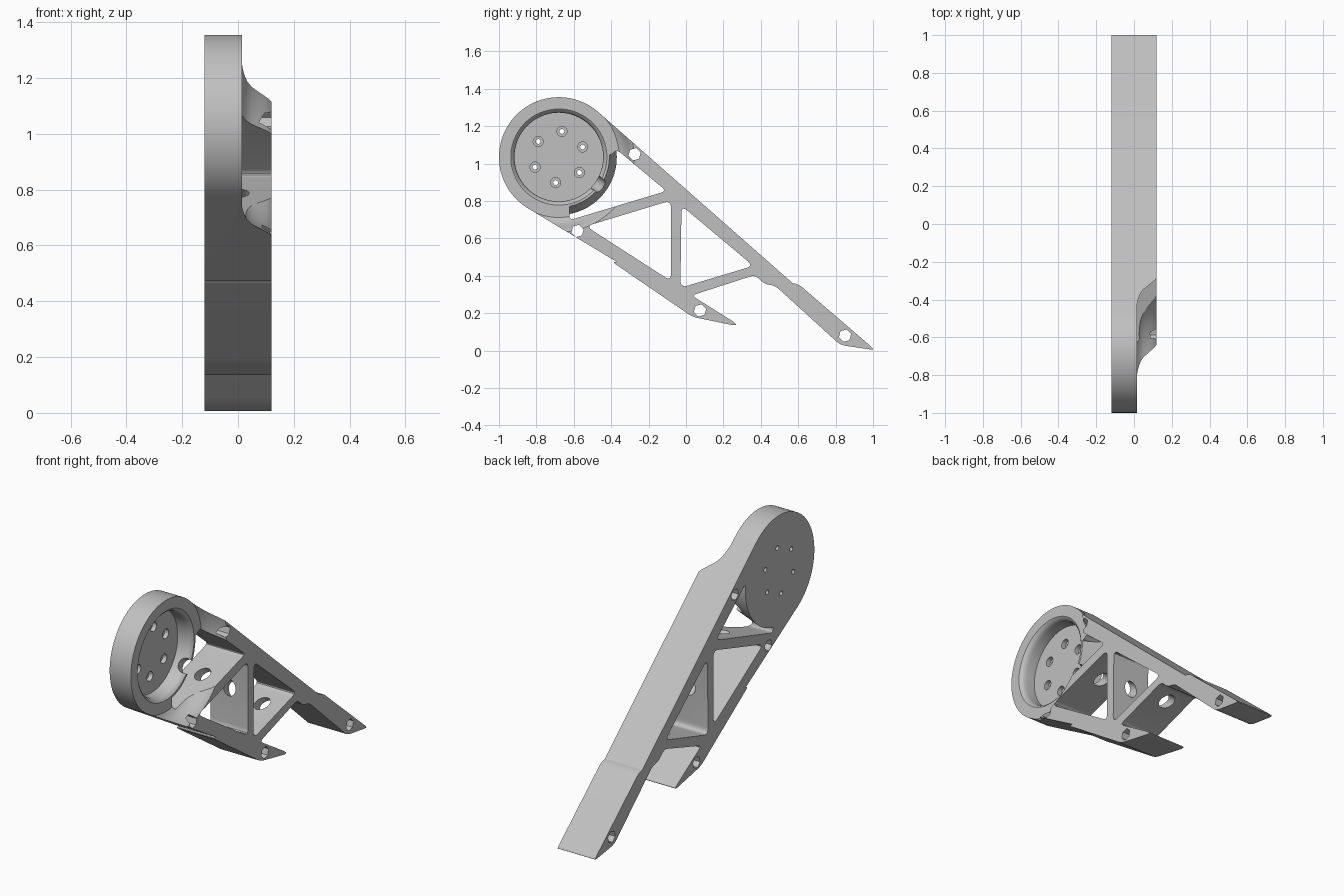
import bpy, bmesh
from math import sin, cos, radians, pi
from mathutils import Vector

cube = bpy.data.objects.get("Cube")
if cube:
    bpy.data.objects.remove(cube, do_unlink=True)

HUB = Vector((-0.68, 1.035))      # hub centre in (y, z)
HUB_R = 0.32
BACK, RIM, FRONT = -0.12, 0.015, 0.12
AXIS = Vector((0.822, -0.57)).normalized()   # cable direction in (y, z)

grey = bpy.data.materials.new("plain grey")
grey.use_nodes = True
grey.diffuse_color = (0.53, 0.53, 0.53, 1)
grey.node_tree.nodes["Principled BSDF"].inputs["Base Color"].default_value = (0.53, 0.53, 0.53, 1)


def make(name, verts, faces):
    mesh = bpy.data.meshes.new(name)
    mesh.from_pydata(verts, [], faces)
    bm = bmesh.new()
    bm.from_mesh(mesh)
    bmesh.ops.recalc_face_normals(bm, faces=bm.faces)
    bm.to_mesh(mesh)
    bm.free()
    mesh.materials.append(grey)
    ob = bpy.data.objects.new(name, mesh)
    bpy.context.collection.objects.link(ob)
    return ob


def loft(name, rings):
    """Skin equal-sized closed rings and cap both ends."""
    n = len(rings[0])
    faces = [tuple(range(n)), tuple(range((len(rings) - 1) * n, len(rings) * n))]
    for k in range(len(rings) - 1):
        for i in range(n):
            j = (i + 1) % n
            faces.append((k * n + i, k * n + j, (k + 1) * n + j, (k + 1) * n + i))
    return make(name, [v for ring in rings for v in ring], faces)


def prism(name, outline, x0, x1):
    return loft(name, [[(x, p[0], p[1]) for p in outline] for x in (x0, x1)])


def revolve(name, centre, profile, n=96, turn=0.0):
    """Turn an (x, radius) profile around an axis along x."""
    angles = [turn + 2 * pi * i / n for i in range(n)]
    return loft(name, [[(x, centre[0] + r * cos(a), centre[1] + r * sin(a)) for a in angles]
                       for x, r in profile])


def rounded(corners, size, steps=5):
    """Round every corner of a polygon, starting `size` away from it."""
    pts = [Vector(c) for c in corners]
    out = []
    for i, p in enumerate(pts):
        a, b = pts[i - 1] - p, pts[(i + 1) % len(pts)] - p
        a = p + a.normalized() * min(size, a.length * 0.45)
        b = p + b.normalized() * min(size, b.length * 0.45)
        for k in range(steps + 1):
            t = k / steps
            out.append(a * (1 - t) ** 2 + p * 2 * t * (1 - t) + b * t * t)
    return out


def cut(target, cutter):
    mod = target.modifiers.new("cut", 'BOOLEAN')
    mod.operation = 'DIFFERENCE'
    mod.solver = 'EXACT'
    mod.object = cutter
    bpy.ops.object.select_all(action='DESELECT')
    bpy.context.view_layer.objects.active = target
    target.select_set(True)
    bpy.ops.object.modifier_apply(modifier=mod.name)
    bpy.data.objects.remove(cutter, do_unlink=True)


# Link body: round hub running into a two-pronged frame
arc = []
for i in range(65):
    a = radians(49.1 + (237.1 - 49.1) * i / 64)
    arc.append(HUB + HUB_R * Vector((cos(a), sin(a))))
lower_prong = rounded([(-0.4, 0.478), (0.035, 0.18), (0.267, 0.133), (0.267, 0.146),
                       (0.03, 0.295), (0.37, 0.405), (0.42, 0.355), (0.476, 0.348),
                       (0.825, 0.03), (1.0, 0.004), (1.0, 0.013), (0.6, 0.357)], 0.03)
link = prism("leg_link", arc + lower_prong, BACK, FRONT)

# Flared relief above the hub
cut(link, revolve("relief", HUB, [(RIM, HUB_R + 0.003), (0.022, 0.333), (0.034, 0.347),
                                  (0.05, 0.359), (0.073, 0.371), (0.095, 0.383),
                                  (0.11, 0.392), (FRONT, 0.402), (0.2, 0.41)]))

# Opening beside the hub, wrapped around its tapered wall
opening = prism("hub_opening", rounded([(-0.37, 1.075), (-0.105, 0.853), (-0.625, 0.697),
                                        HUB + Vector((0.06, -0.27)), HUB,
                                        HUB + Vector((0.28, 0.01))], 0.03), -0.2, 0.2)
cut(opening, revolve("tapered_wall", HUB, [(-0.3, 0.363), (0.3, 0.186)]))
cut(link, opening)

# Triangular windows between the struts
for corners in ([(-0.535, 0.665), (-0.08, 0.803), (-0.08, 0.372)],
                [(-0.024, 0.775), (0.36, 0.453), (-0.03, 0.336)]):
    cut(link, prism("window", rounded(corners, 0.04), -0.2, 0.2))

# Motor recess with a softened lip
cut(link, revolve("recess", HUB, [(-0.075, 0.237), (-0.02, 0.237), (-0.005, 0.24),
                                  (0.006, 0.246), (RIM, 0.257), (0.05, 0.257)]))

# Counterbored screw holes in the recess floor
for k in range(6):
    a = radians(83 + 60 * k)
    spot = HUB + 0.138 * Vector((cos(a), sin(a)))
    cut(link, revolve("screw_hole", spot, [(-0.2, 0.013), (-0.1, 0.013),
                                           (-0.1, 0.027), (-0.04, 0.027)], 24))

# Hexagonal bolt holes
for spot in ((-0.275, 1.05), (-0.58, 0.64), (0.075, 0.215), (0.85, 0.08)):
    cut(link, revolve("bolt_hole", spot, [(-0.2, 0.034), (0.2, 0.034)], 6, radians(15)))

# Cable passage through the hub wall and all struts
side = Vector((-AXIS.y, AXIS.x))
rings = []
for dist in (0.19, 1.25):
    ring = []
    for i in range(32):
        a = 2 * pi * i / 32
        p = HUB + AXIS * dist + side * 0.04 * sin(a)
        ring.append((0.04 * cos(a), p.x, p.y))
    rings.append(ring)
cut(link, loft("cable_passage", rings))

# Smooth the curved walls, keep the machined edges crisp
bpy.ops.object.select_all(action='DESELECT')
link.select_set(True)
bpy.context.view_layer.objects.active = link
bpy.ops.object.shade_smooth_by_angle(angle=radians(30))
